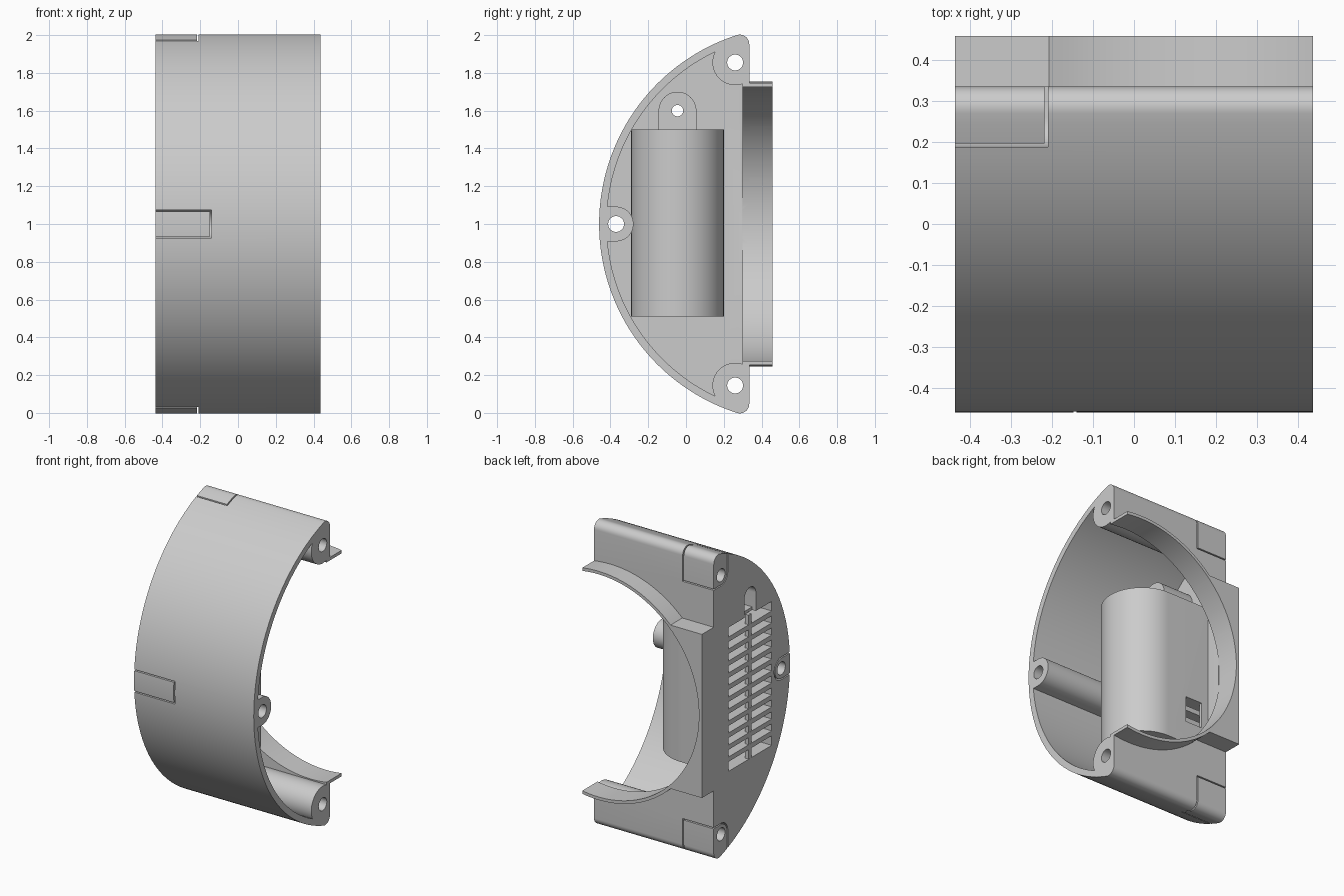
import bpy, bmesh, math

cube = bpy.data.objects.get("Cube")
if cube:
    bpy.data.objects.remove(cube, do_unlink=True)

grey = bpy.data.materials.new("plain_grey")
grey.use_nodes = True
COLOUR = (0.6, 0.6, 0.6, 1)
grey.diffuse_color = COLOUR
grey.node_tree.nodes["Principled BSDF"].inputs["Base Color"].default_value = COLOUR

XL, XR = -0.437, 0.437        # closed end, open end
PLATE = -0.41                 # inner face of the end plate
BACK, BACK_IN = 0.335, 0.30   # outer and inner face of the back wall
ARC_Y, ARC_R, WALL = 0.59, 1.05, 0.04


def arc(cx, cy, r, a0, a1, n=24):
    """Points on an arc, angles in degrees."""
    return [(cx + r * math.cos(math.radians(a0 + (a1 - a0) * i / n)),
             cy + r * math.sin(math.radians(a0 + (a1 - a0) * i / n))) for i in range(n + 1)]


def circle(cx, cy, r, n=40):
    return arc(cx, cy, r, 0, 360, n)[:-1]


def prism(name, pts, lo, hi, axis="X"):
    """Extrude an outline along an axis."""
    place = {"X": lambda a, b, t: (t, a, b),
             "Y": lambda a, b, t: (a, t, b),
             "Z": lambda a, b, t: (a, b, t)}[axis]
    bm = bmesh.new()
    low = [bm.verts.new(place(a, b, lo)) for a, b in pts]
    high = [bm.verts.new(place(a, b, hi)) for a, b in pts]
    bm.faces.new(low)
    bm.faces.new(high)
    for i in range(len(pts)):
        j = (i + 1) % len(pts)
        bm.faces.new((low[i], low[j], high[j], high[i]))
    bmesh.ops.recalc_face_normals(bm, faces=bm.faces)
    mesh = bpy.data.meshes.new(name)
    bm.to_mesh(mesh)
    bm.free()
    mesh.materials.append(grey)
    obj = bpy.data.objects.new(name, mesh)
    bpy.context.collection.objects.link(obj)
    return obj


def box(name, x0, x1, y0, y1, z0, z1):
    return prism(name, [(y0, z0), (y1, z0), (y1, z1), (y0, z1)], x0, x1)


def combine(obj, tools, operation="DIFFERENCE"):
    """Apply booleans and drop the tools."""
    for tool in tools:
        mod = obj.modifiers.new("combine", "BOOLEAN")
        mod.operation, mod.object, mod.solver = operation, tool, "EXACT"
    bpy.context.view_layer.update()
    graph = bpy.context.evaluated_depsgraph_get()
    mesh = bpy.data.meshes.new_from_object(obj.evaluated_get(graph))
    obj.modifiers.clear()
    obj.data = mesh
    for tool in tools:
        bpy.data.objects.remove(tool, do_unlink=True)
    return obj


# Outline of the housing: big front arc, rounded tips, flat back
def housing_outline():
    r = 0.05
    fy = BACK - r
    fz = math.sqrt((ARC_R - r) ** 2 - (ARC_Y - fy) ** 2)
    a = math.degrees(math.atan2(fz, fy - ARC_Y))
    return (arc(ARC_Y, 1, ARC_R, a, 360 - a, 96)
            + arc(fy, 1 - fz, r, 360 - a, 360, 10)[1:]
            + arc(fy, 1 + fz, r, 0, a, 10)[:-1])


def cavity_outline():
    r = ARC_R - WALL
    a = math.degrees(math.acos((BACK_IN - ARC_Y) / r))
    return arc(ARC_Y, 1, r, a, 360 - a, 96)


# Screw positions and the outlines around them
CORNER_Y, CORNER_Z, FRONT_Y = 0.26, 0.855, -0.37


def corner_outline(s, r):
    pts = arc(CORNER_Y, CORNER_Z, r, 180, 270, 12)
    pts += [(0.6, CORNER_Z - r), (0.6, 1.2), (CORNER_Y - r, 1.2)]
    return [(y, 1 + s * z) for y, z in pts]


def front_outline(r):
    return arc(FRONT_Y, 1, r, -90, 90) + [(-0.6, 1 + r), (-0.6, 1 - r)]


def screw_holes():
    spots = [(CORNER_Y, 1 + CORNER_Z), (CORNER_Y, 1 - CORNER_Z), (FRONT_Y, 1)]
    return [prism("hole", circle(y, z, 0.042), -0.6, 0.6) for y, z in spots]


def tab_outline(r, bottom):
    return arc(-0.045, 1.6, r, 0, 180) + [(-0.045 - r, bottom), (-0.045 + r, bottom)]


# Large round opening in the back
RING_X, RING_R, RING_IN = 0.32, 0.755, 0.735


def round_opening():
    return prism("opening", circle(RING_X, 1, RING_IN, 128), BACK_IN - 0.002, 0.6, "Y")


# Curved housing with screw posts left standing in the cavity
cavity = prism("cavity", cavity_outline(), PLATE, 0.6)
posts = [prism("post", circle(CORNER_Y, 1 + s * CORNER_Z, 0.12), -0.7, 0.7) for s in (1, -1)]
posts.append(prism("post", front_outline(0.092), -0.7, 0.7))
combine(cavity, posts)

housing = prism("housing", housing_outline(), XL, XR)
combine(housing, [cavity])
combine(housing, [round_opening()])
combine(housing, screw_holes())
combine(housing, [prism("pocket", corner_outline(s, 0.072), -0.6, -0.21) for s in (1, -1)]
        + [prism("pocket", front_outline(0.075), -0.6, -0.14)])
combine(housing, [box("window", -0.6, -0.35, -0.27, 0.18, 0.53, 1.48),
                  prism("keyhole", tab_outline(0.06, 1.47), -0.6, -0.35)])

# Inserts filling the pockets, leaving a fine seam
SEAM = 0.008
inserts = [("upper_insert", corner_outline(1, 0.072 - SEAM), -0.21),
           ("lower_insert", corner_outline(-1, 0.072 - SEAM), -0.21),
           ("front_insert", front_outline(0.075 - SEAM), -0.14)]
for name, outline, end in inserts:
    insert = prism(name, outline, XL, end - SEAM)
    combine(insert, [prism("limit", housing_outline(), -0.6, 0.6)], "INTERSECT")
    combine(insert, screw_holes())

# Collar around the round opening, with a block where it meets the end plate
a = math.degrees(math.acos((XR - RING_X) / RING_R))
collar = prism("collar", arc(RING_X, 1, RING_R, a, 360 - a, 128), BACK, 0.458, "Y")
combine(collar, [box("block", XL, -0.205, BACK, 0.458, 0.46, 1.54)], "UNION")
combine(collar, [round_opening()])


# Hollow rounded chamber behind the grille
def chamber_outline(r, start):
    return arc(-0.1, -0.045, r, -90, 90, 40) + [(start, -0.045 + r), (start, -0.045 - r)]


chamber = prism("chamber", chamber_outline(0.245, PLATE), 0.51, 1.50, "Z")
combine(chamber, [prism("hollow", chamber_outline(0.225, -0.6), 0.53, 1.48, "Z")])
combine(chamber, [box("side_slot", -0.36, -0.24, 0.1, 0.3, 0.66, 0.83)])

# Grille slats and centre bar
ROWS = 12
pitch = 0.95 / ROWS
for i in range(1, ROWS):
    z = 0.53 + i * pitch
    box("grille_slat", XL, -0.2, -0.27, 0.18, z - 0.016, z + 0.016)
box("grille_bar", XL + 0.001, PLATE, -0.06, -0.03, 0.53, 1.48)

# Screw tab on top of the chamber
tab = prism("screw_tab", tab_outline(0.1, 1.49), PLATE, -0.19)
combine(tab, [prism("recess", tab_outline(0.06, 1.4), -0.6, -0.22)])
combine(tab, [prism("hole", circle(-0.045, 1.6, 0.03), -0.6, 0.6)])

# Smooth the curved faces and keep edges sharp
bpy.ops.object.select_all(action="DESELECT")
for obj in bpy.context.collection.objects:
    if obj.type == "MESH":
        obj.select_set(True)
        bpy.context.view_layer.objects.active = obj
bpy.ops.object.shade_smooth_by_angle(angle=math.radians(30))
